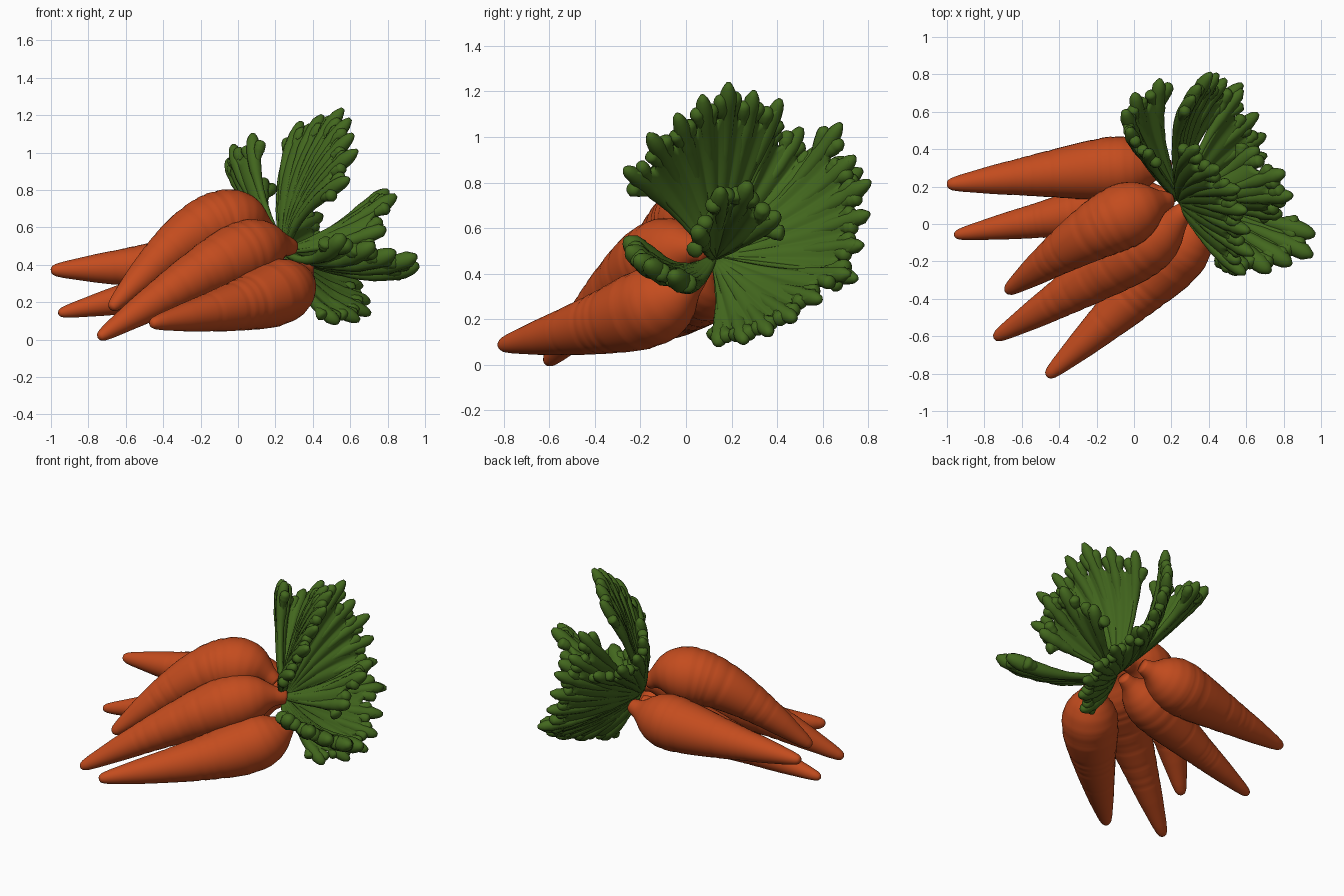
import bpy, bmesh, math, random
from mathutils import Vector, geometry

random.seed(4)
old = bpy.data.objects.get("Cube")
if old:
    bpy.data.objects.remove(old, do_unlink=True)


def material(name, rgb):
    m = bpy.data.materials.new(name)
    m.use_nodes = True
    m.diffuse_color = (*rgb, 1)
    m.node_tree.nodes["Principled BSDF"].inputs["Base Color"].default_value = (*rgb, 1)
    return m


ORANGE = material("carrot orange", (0.55, 0.072, 0.013))
GREEN = material("leaf green", (0.056, 0.138, 0.013))


def finish(bm, name, mat):
    bmesh.ops.recalc_face_normals(bm, faces=bm.faces)
    me = bpy.data.meshes.new(name)
    bm.to_mesh(me)
    bm.free()
    me.materials.append(mat)
    for p in me.polygons:
        p.use_smooth = True
    ob = bpy.data.objects.new(name, me)
    bpy.context.collection.objects.link(ob)
    return ob


def tube(bm, path, radii, sides):
    """Closed round tube along a path with one radius per point."""
    rings = []
    for i, (p, r) in enumerate(zip(path, radii)):
        d = path[min(i + 1, len(path) - 1)] - path[max(i - 1, 0)]
        q = d.to_track_quat('Z', 'Y')
        rings.append([bm.verts.new(p + q @ Vector((r * math.cos(a), r * math.sin(a), 0)))
                      for a in (2 * math.pi * k / sides for k in range(sides))])
    for a, b in zip(rings, rings[1:]):
        for k in range(sides):
            bm.faces.new((a[k], a[k - 1], b[k - 1], b[k]))
    bm.faces.new(rings[0])
    bm.faces.new(rings[-1])


def lookup(table, t):
    for (a, ra), (b, rb) in zip(table, table[1:]):
        if t <= b:
            return ra + (rb - ra) * (t - a) / (b - a)
    return table[-1][1]


def resample(pts, ts):
    """Points at given fractions of a polyline's length."""
    dist = [0]
    for a, b in zip(pts, pts[1:]):
        dist.append(dist[-1] + (b - a).length)
    return [lookup([(d / dist[-1], p) for d, p in zip(dist, pts)], t) for t in ts]


# Carrots: tapered body with shallow growth rings, bending into the bundle
PROFILE = [(0, .06), (.006, .13), (.02, .19), (.06, .26), (.2, .44), (.4, .66), (.6, .88),
           (.7, .98), (.75, 1), (.8, .97), (.85, .86), (.89, .69), (.92, .51), (.95, .36), (1, .25)]


def carrot(name, tip, shoulder, neck, radius):
    tip, shoulder, neck = Vector(tip), Vector(shoulder), Vector(neck)
    h1 = tip.lerp(shoulder, .6)
    h2 = shoulder + (shoulder - tip) * .12
    ts = [i / 90 for i in range(91)]
    ts[1:1] = [.003, .006]
    path = resample(geometry.interpolate_bezier(tip, h1, h2, neck, 60), ts)
    grooves = [random.uniform(.25, .8) for _ in range(9)]
    radii = []
    for t in ts:
        dip = sum(math.exp(-((t - g) / .008) ** 2) for g in grooves)
        radii.append(radius * lookup(PROFILE, t) * (1 - .022 * min(dip, 1)))
    bm = bmesh.new()
    tube(bm, path, radii, 32)
    finish(bm, name, ORANGE)


carrot("carrot_back", (-1, .21, .37), (-.07, .31, .41), (.19, .3, .46), .172)
carrot("carrot_under", (-.96, -.06, .14), (-.05, .1, .34), (.22, .16, .43), .15)
carrot("carrot_top", (-.68, -.36, .165), (-.16, .02, .71), (.19, .13, .55), .176)
carrot("carrot_middle", (-.745, -.61, .01), (.02, -.15, .51), (.29, .09, .49), .172)
carrot("carrot_front", (-.465, -.815, .085), (.26, -.15, .22), (.36, .06, .4), .175)

# Leaves: cupped fan blades with fine ribs and finger-like lobes
BASE = Vector((.25, .12, .47))


def leaf(name, left, mid, right, curl, lobes, width=.038):
    left, mid, right, curl = (Vector(v) for v in (left, mid, right, curl))

    def at(a, r):
        tip = left * (a * (a - 1) / 2) + mid * (1 - a * a) + right * (a * (a + 1) / 2)
        return BASE.lerp(tip, r) + curl * (4 * r * (1 - r))

    # blade, wavy between the ribs and scalloped at the rim
    bm = bmesh.new()
    cols, rows = lobes * 8, 14
    grid = []
    for i in range(cols + 1):
        a = -1 + 2 * i / cols
        wave = math.cos(math.pi * (a + 1) * (lobes - 1))
        normal = (at(a + .05, .6) - at(a - .05, .6)).cross(at(a, .7) - at(a, .5)).normalized()
        rim = .85 + .07 * wave
        grid.append([bm.verts.new(at(a, r) + normal * (.01 * wave * r))
                     for r in (.04 + (rim - .04) * j / rows for j in range(rows + 1))])
    for c, d in zip(grid, grid[1:]):
        for j in range(rows):
            bm.faces.new((c[j], d[j], d[j + 1], c[j + 1]))
    blade = finish(bm, name + "_blade", GREEN)
    mod = blade.modifiers.new("thickness", 'SOLIDIFY')
    mod.thickness = .038
    mod.offset = 0

    # ribs ending in a blunt finger, each with a shorter finger on both sides
    bm = bmesh.new()
    shape = [(0, .35), (.45, .5), (.75, .95), (.9, 1), (.96, .8), (1, .3)]
    ts = [i / 18 for i in range(18)] + [.975, 1]

    def finger(a0, a1, r0, r1, w):
        path = [at(a0 + (a1 - a0) * t, r0 + (r1 - r0) * t) for t in ts]
        tube(bm, path, [w * lookup(shape, t) * random.uniform(.93, 1.07) for t in ts], 10)

    gap = 2 / (lobes - 1)
    for k in range(lobes):
        a = -1 + k * gap
        reach = random.uniform(.95, 1.02)
        finger(a, a, 0, reach, width)
        for s in (-1, 1):
            finger(a, a + s * gap * .34, .6, reach * random.uniform(.88, .94), width * .85)
    finish(bm, name + "_lobes", GREEN)


leaf("leaf_upright", (.61, -.28, .87), (.61, .07, 1.19), (.35, .42, 1.18), (-.06, .01, .02), 7)
leaf("leaf_back_high", (.08, .39, 1.12), (-.05, .61, .97), (.14, .78, .86), (-.05, .03, .02), 5)
leaf("leaf_back", (.32, .68, 1.06), (.44, .82, .74), (.57, .74, .38), (-.06, .05, 0), 6)
leaf("leaf_low", (.58, .72, .4), (.73, .43, .16), (.54, .14, .09), (-.03, .02, -.03), 6)
leaf("leaf_front", (.56, -.26, .55), (.86, -.23, .48), (.97, -.06, .4), (0, .01, -.08), 5, .05)
leaf("leaf_side", (.8, .05, .6), (.83, .21, .8), (.67, .41, .67), (.02, 0, -.02), 4, .042)
